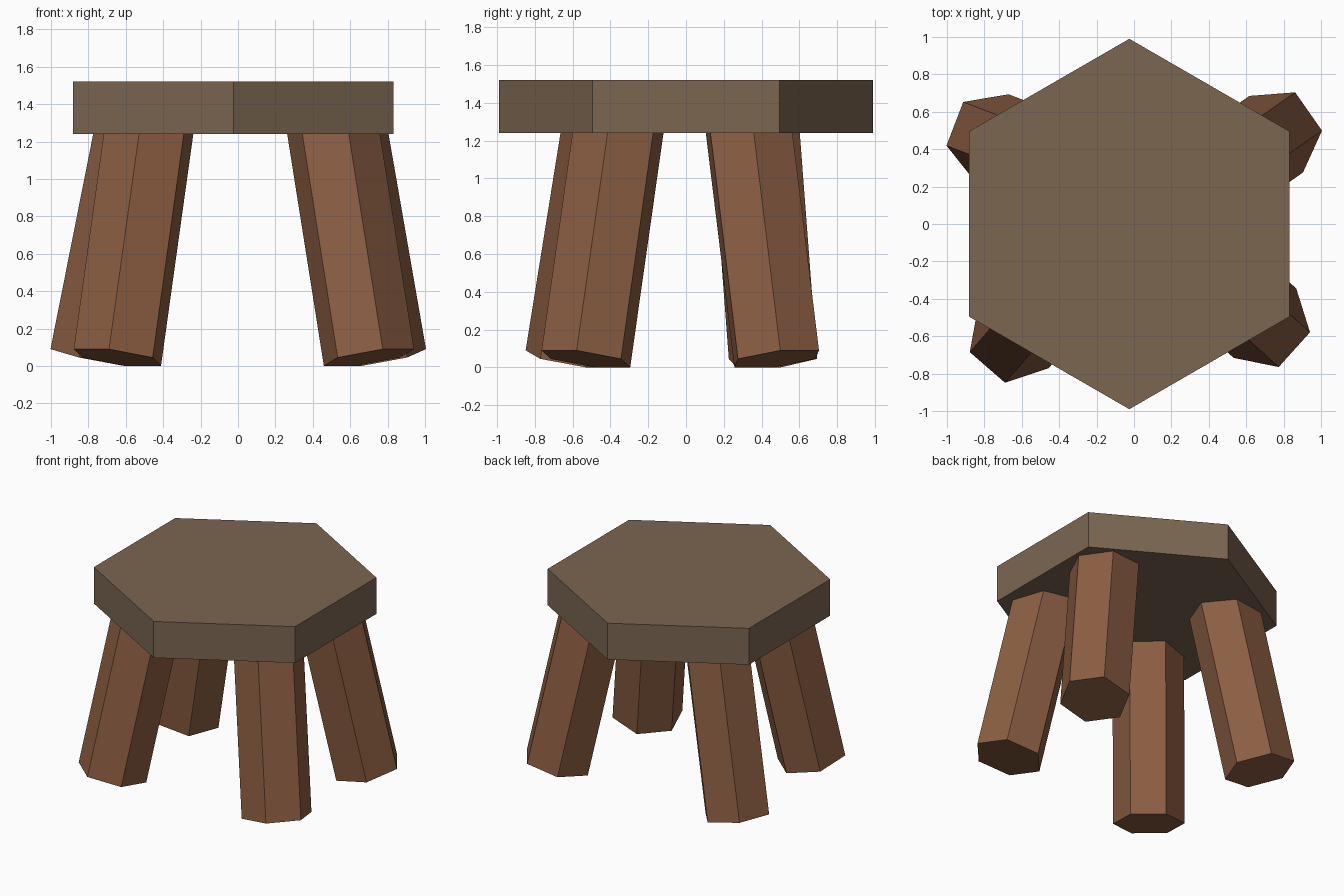
import bpy
from math import radians, sin, cos
from mathutils import Matrix, Vector

cube = bpy.data.objects.get("Cube")
if cube:
    bpy.data.objects.remove(cube, do_unlink=True)


def make_material(name, rgb):
    mat = bpy.data.materials.new(name)
    mat.use_nodes = True
    colour = (*rgb, 1.0)
    mat.diffuse_color = colour
    bsdf = next(n for n in mat.node_tree.nodes if n.type == 'BSDF_PRINCIPLED')
    bsdf.inputs["Base Color"].default_value = colour
    return mat


def hex_prism(name, radius, length, matrix, mat):
    """Six-sided flat-shaded prism, placed by a matrix."""
    bpy.ops.mesh.primitive_cylinder_add(vertices=6, radius=radius, depth=length)
    obj = bpy.context.object
    obj.name = obj.data.name = name
    obj.data.transform(matrix)
    obj.data.materials.append(mat)
    return obj


seat_brown = make_material("dull_brown", (0.20, 0.133, 0.083))
leg_brown = make_material("reddish_brown", (0.26, 0.112, 0.055))

# Seat: thick hexagonal slab with corners to front and back
SEAT_BOTTOM, SEAT_TOP = 1.24, 1.52
hex_prism("seat", 0.99, SEAT_TOP - SEAT_BOTTOM,
          Matrix.Translation((-0.025, 0, (SEAT_BOTTOM + SEAT_TOP) / 2)), seat_brown)

# Legs: splayed hexagonal posts whose tops end inside the seat
LEG_RADIUS, LEG_LENGTH, TILT = 0.25, 1.36, radians(12)
foot_height = LEG_RADIUS * cos(radians(30)) * sin(TILT)
legs = {  # foot centre x, y and outward splay direction in degrees
    "front_left_leg": (0.70, -0.53, -42),
    "back_left_leg": (0.76, 0.48, 35),
    "front_right_leg": (-0.645, -0.607, -131),
    "back_right_leg": (-0.76, 0.46, 159),
}
for name, (x, y, direction) in legs.items():
    matrix = (Matrix.Translation((x, y, foot_height))
              @ Matrix.Rotation(radians(direction), 4, 'Z')
              @ Matrix.Rotation(-TILT, 4, 'Y')
              @ Matrix.Translation(Vector((0, 0, LEG_LENGTH / 2))))
    hex_prism(name, LEG_RADIUS, LEG_LENGTH, matrix, leg_brown)
